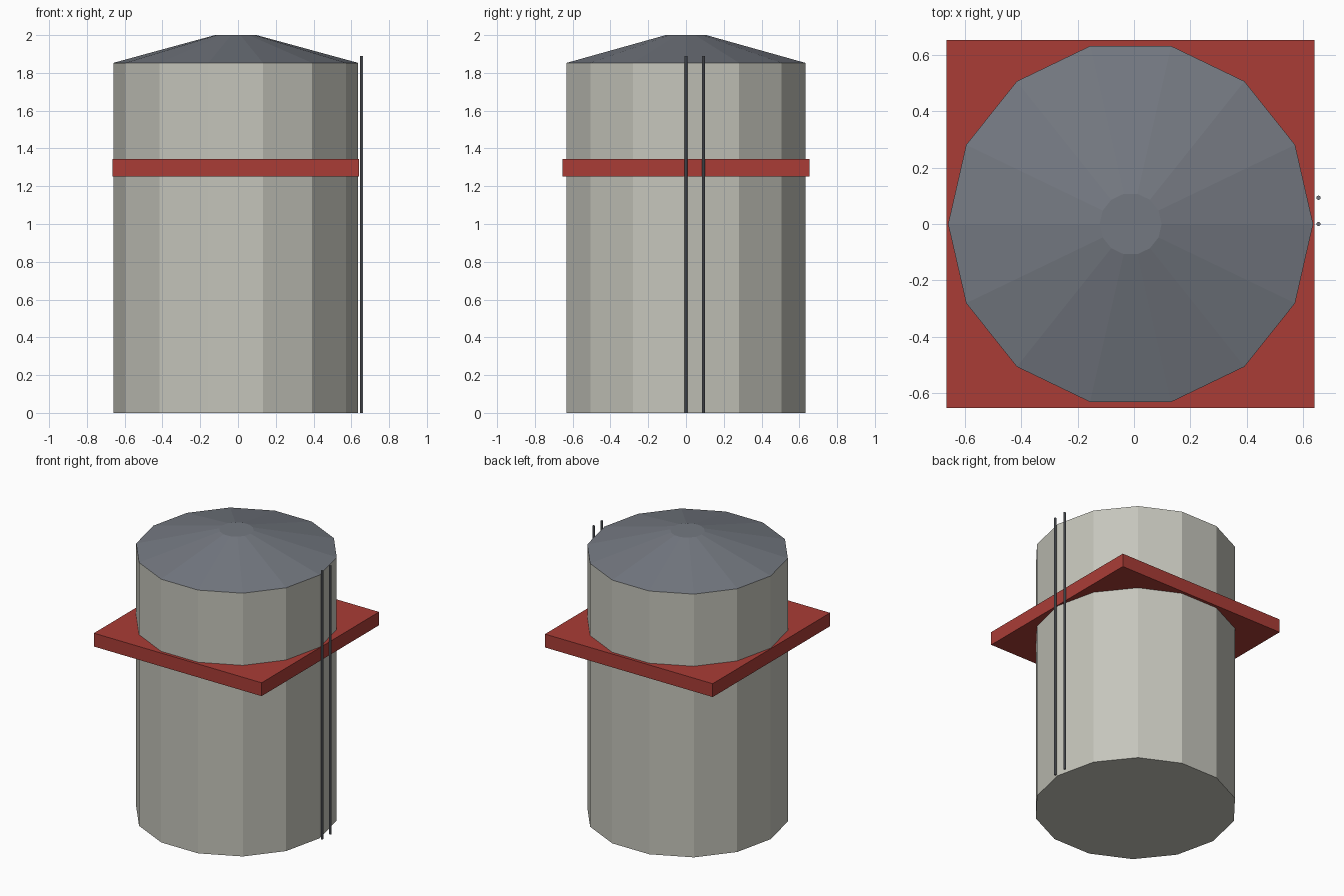
import bpy
import math

if "Cube" in bpy.data.objects:
    bpy.data.objects.remove(bpy.data.objects["Cube"])

CX = -0.012          # tank axis
SIDES = 14
R = 0.648


def material(name, rgb):
    m = bpy.data.materials.new(name)
    m.diffuse_color = (*rgb, 1.0)
    m.use_nodes = True
    m.node_tree.nodes["Principled BSDF"].inputs["Base Color"].default_value = m.diffuse_color
    return m


concrete = material("pale_concrete", (0.56, 0.56, 0.50))
slate = material("slate_metal", (0.175, 0.19, 0.22))
red = material("red_paint", (0.40, 0.046, 0.037))


def prism(name, x, y, z0, z1, r0, r1, sides, mat):
    """Flat-sided cylinder or truncated cone with a corner pointing along +x."""
    ring = [(math.cos(2 * math.pi * i / sides), math.sin(2 * math.pi * i / sides))
            for i in range(sides)]
    verts = [(x + r0 * c, y + r0 * s, z0) for c, s in ring]
    verts += [(x + r1 * c, y + r1 * s, z1) for c, s in ring]
    faces = [(i, (i + 1) % sides, sides + (i + 1) % sides, sides + i)
             for i in range(sides)]
    faces += [tuple(reversed(range(sides))), tuple(range(sides, 2 * sides))]
    mesh = bpy.data.meshes.new(name)
    mesh.from_pydata(verts, [], faces)
    mesh.materials.append(mat)
    ob = bpy.data.objects.new(name, mesh)
    bpy.context.collection.objects.link(ob)
    return ob


# Tank wall and shallow conical roof
prism("tank_body", CX, 0, 0, 1.853, R, R, SIDES, concrete)
prism("tank_roof", CX, 0, 1.853, 2.0, R, 0.11, SIDES, slate)

# Square collar around the tank
bpy.ops.mesh.primitive_cube_add(size=1, location=(CX, 0, 1.298))
collar = bpy.context.object
collar.name = "square_collar"
collar.scale = (1.306, 1.306, 0.094)
collar.data.materials.append(red)

# Pair of upright ladder rails
for i, y in enumerate((0.0, 0.093)):
    prism(f"ladder_rail_{i + 1}", 0.655, y, 0, 1.89, 0.008, 0.008, 8, slate)
